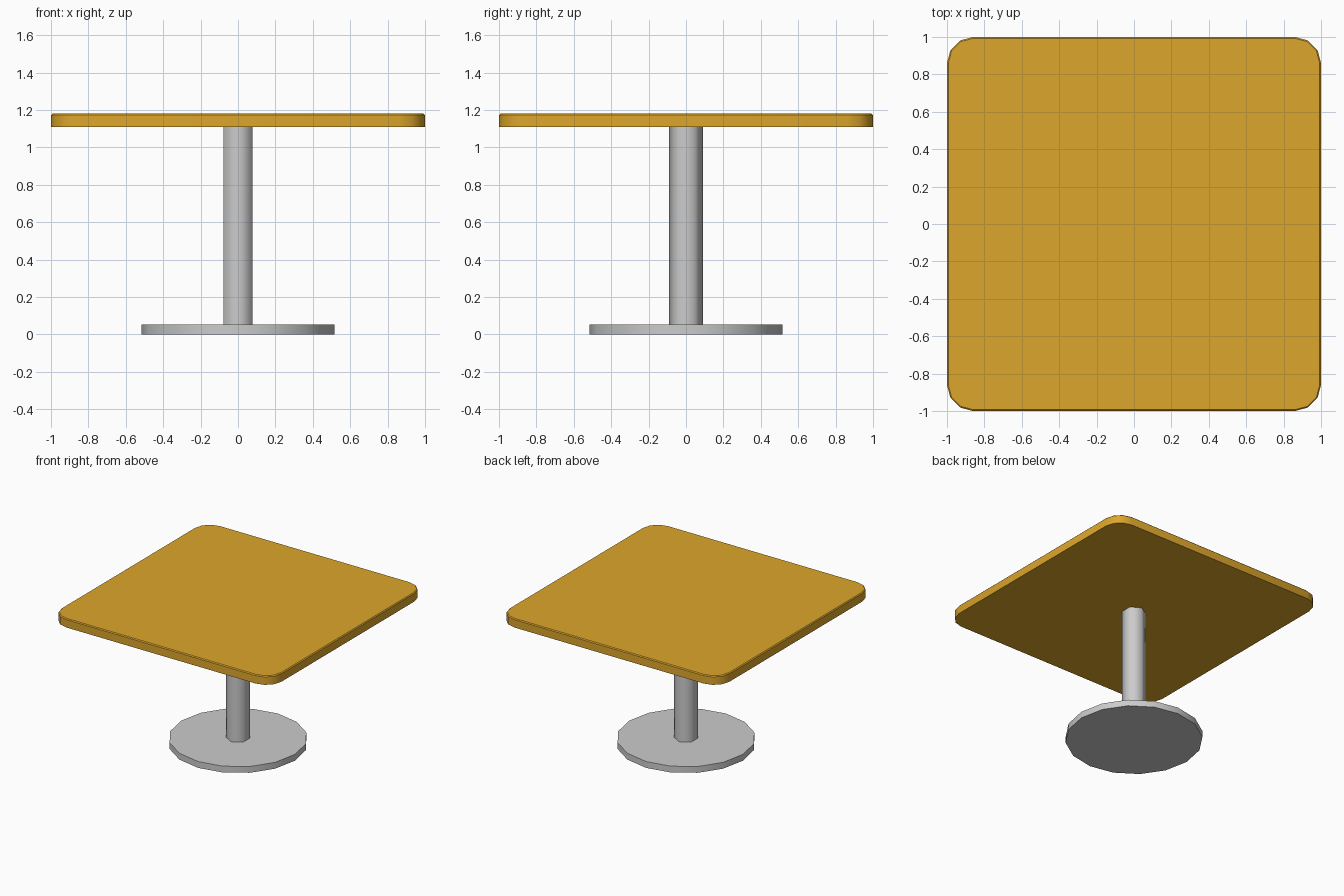
import bpy, bmesh
from math import pi, cos, sin, radians

if "Cube" in bpy.data.objects:
    bpy.data.objects.remove(bpy.data.objects["Cube"])


def prism(name, outline, z0, z1, smooth_angle, bevel=0.0):
    """Extrude a closed 2D outline from z0 to z1, optionally bevelling the top rim."""
    bm = bmesh.new()
    base = bm.faces.new([bm.verts.new((x, y, z0)) for x, y in outline])
    ext = bmesh.ops.extrude_face_region(bm, geom=[base], use_keep_orig=True)
    top = [g for g in ext["geom"] if isinstance(g, bmesh.types.BMVert)]
    for v in top:
        v.co.z = z1
    bmesh.ops.recalc_face_normals(bm, faces=bm.faces[:])
    if bevel:
        rim = [e for e in bm.edges if all(v.co.z > z1 - 1e-5 for v in e.verts)]
        bmesh.ops.bevel(bm, geom=rim, offset=bevel, segments=1, affect='EDGES')
    mesh = bpy.data.meshes.new(name)
    bm.to_mesh(mesh)
    bm.free()
    obj = bpy.data.objects.new(name, mesh)
    bpy.context.collection.objects.link(obj)
    bpy.ops.object.select_all(action='DESELECT')
    obj.select_set(True)
    bpy.context.view_layer.objects.active = obj
    bpy.ops.object.shade_smooth_by_angle(angle=radians(smooth_angle))
    return obj


def ring(radius, sides, start=0.0):
    return [(radius * cos(start + 2 * pi * i / sides),
             radius * sin(start + 2 * pi * i / sides)) for i in range(sides)]


def rounded_square(half, radius, segments):
    pts = []
    for q in range(4):
        mid = pi / 4 + q * pi / 2
        cx = (half - radius) * (1 if cos(mid) > 0 else -1)
        cy = (half - radius) * (1 if sin(mid) > 0 else -1)
        for s in range(segments + 1):
            a = q * pi / 2 + s * pi / 2 / segments
            pts.append((cx + radius * cos(a), cy + radius * sin(a)))
    return pts


# Round foot plate
prism("base_plate", ring(0.517, 16), 0.0, 0.052, 40)

# Six-sided column, smooth shaded around
prism("column", ring(0.09, 6, pi / 2), 0.052, 1.108, 65)

# Square top with rounded corners and a fine bevel on the upper rim
table_top = prism("table_top", rounded_square(1.0, 0.14, 3), 1.108, 1.18, 40, bevel=0.007)
wood = bpy.data.materials.new("golden_wood")
wood.diffuse_color = (0.72, 0.38, 0.025, 1.0)
wood.use_nodes = True
wood.node_tree.nodes["Principled BSDF"].inputs["Base Color"].default_value = wood.diffuse_color
table_top.data.materials.append(wood)
